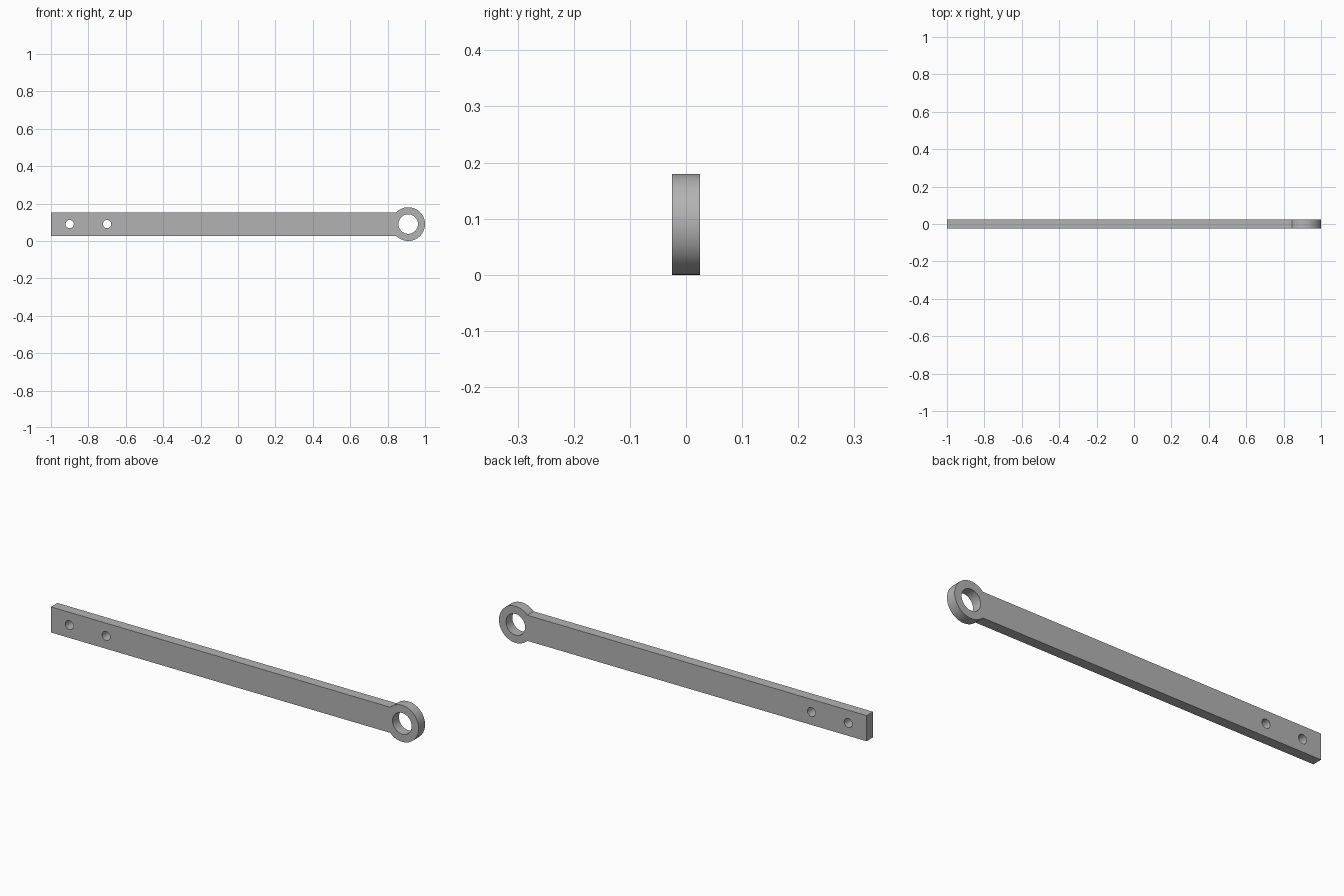
import bpy, bmesh
from math import sin, cos, pi, asin, sqrt

cube = bpy.data.objects.get("Cube")
if cube:
    bpy.data.objects.remove(cube, do_unlink=True)

MID_Z = 0.09
HALF_T = 0.025       # half the plate thickness
HALF_H = 0.063       # half the bar height
RING_X, RING_R, BORE_R = 0.91, 0.09, 0.052
BOLT_R, BOLT_XS = 0.022, (-0.9, -0.7)

grey = bpy.data.materials.new("steel_grey")
grey.use_nodes = True
colour = (0.45, 0.45, 0.45, 1)
grey.diffuse_color = colour
grey.node_tree.nodes["Principled BSDF"].inputs["Base Color"].default_value = colour


def arc(cx, r, start, end, steps):
    """Points along an arc in the x-z plane, both ends included."""
    angles = [start + (end - start) * i / steps for i in range(steps + 1)]
    return [(cx + r * cos(a), MID_Z + r * sin(a)) for a in angles]


def add_loop(bm, points):
    verts = [bm.verts.new((x, -HALF_T, z)) for x, z in points]
    return [bm.edges.new((v, verts[i - 1])) for i, v in enumerate(verts)]


bm = bmesh.new()

# Outline: straight bar running into the round eye
join = pi - asin(HALF_H / RING_R)
outline = [(-1, MID_Z + HALF_H), (-1, MID_Z - HALF_H)]
outline += arc(RING_X, RING_R, -join, join, 64)
edges = add_loop(bm, outline)

# Eye bore and two bolt holes
for x, r, n in [(RING_X, BORE_R, 64)] + [(x, BOLT_R, 40) for x in BOLT_XS]:
    edges += add_loop(bm, arc(x, r, 0, 2 * pi, n)[:-1])

# Fill the face, then give it thickness
bmesh.ops.triangle_fill(bm, edges=edges, use_beauty=True)
solid = bmesh.ops.extrude_face_region(bm, geom=bm.faces[:])
moved = [g for g in solid["geom"] if isinstance(g, bmesh.types.BMVert)]
bmesh.ops.translate(bm, verts=moved, vec=(0, 2 * HALF_T, 0))
bmesh.ops.recalc_face_normals(bm, faces=bm.faces[:])

mesh = bpy.data.meshes.new("eye_bar")
bm.to_mesh(mesh)
bm.free()
mesh.materials.append(grey)
bar = bpy.data.objects.new("eye_bar", mesh)
bpy.context.collection.objects.link(bar)

# Smooth round walls, crisp rims
bpy.ops.object.select_all(action="DESELECT")
bar.select_set(True)
bpy.context.view_layer.objects.active = bar
bpy.ops.object.shade_smooth_by_angle(angle=pi / 6)
